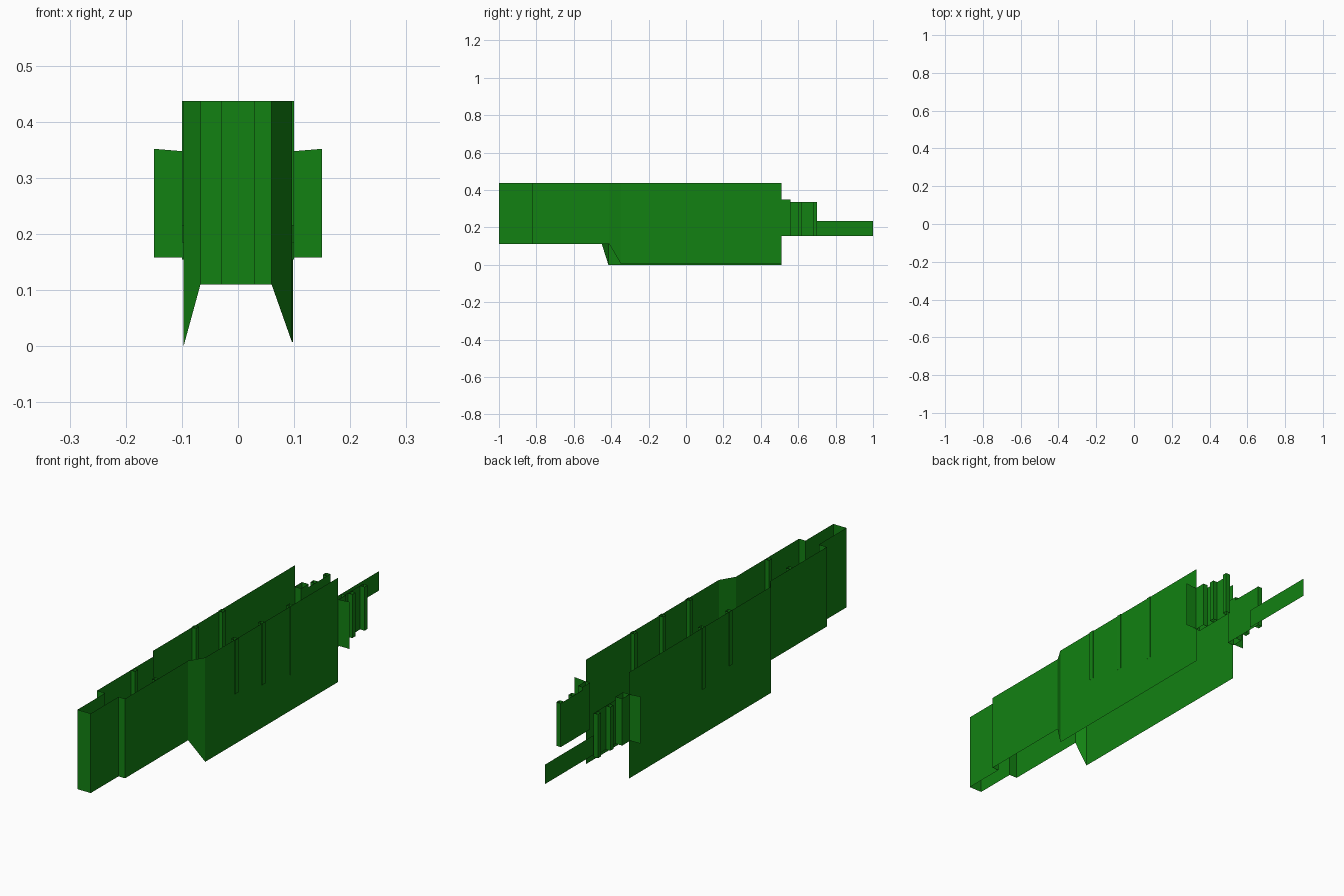
import bpy

if "Cube" in bpy.data.objects:
    bpy.data.objects.remove(bpy.data.objects["Cube"])

green = bpy.data.materials.new("green")
green.diffuse_color = (0.006, 0.22, 0.006, 1)
green.use_nodes = True
green.node_tree.nodes["Principled BSDF"].inputs["Base Color"].default_value = green.diffuse_color


def wall(name, pts, z1, closed=False):
    """Upright sheet along plan points (x, y, bottom z), up to z1."""
    n = len(pts)
    verts = [p for p in pts] + [(x, y, z1) for x, y, _ in pts]
    faces = [(i, (i + 1) % n, n + (i + 1) % n, n + i)
             for i in range(n if closed else n - 1)]
    mesh = bpy.data.meshes.new(name)
    mesh.from_pydata(verts, [], faces)
    mesh.materials.append(green)
    ob = bpy.data.objects.new(name, mesh)
    bpy.context.collection.objects.link(ob)
    return ob


def rib(name, x0, x1, y0, y1, z0, z1):
    """Hollow upright pilaster, open at both ends."""
    wall(name, [(x0, y0, z0), (x1, y0, z0), (x1, y1, z0), (x0, y1, z0)], z1, True)


TOP, NOSE = 0.437, 0.11

# Narrow stepped nose, open to the rear
wall("nose_wall", [(-0.067, -0.45, NOSE), (-0.067, -0.82, NOSE), (-0.03, -0.82, NOSE),
                   (-0.03, -1, NOSE), (0.03, -1, NOSE), (0.03, -0.82, NOSE),
                   (0.06, -0.82, NOSE), (0.06, -0.41, NOSE)], TOP)

# Splayed shoulders and long side walls
wall("left_side_wall", [(-0.067, -0.45, NOSE), (-0.097, -0.415, 0), (-0.097, 0.51, 0)], TOP)
wall("right_side_wall", [(0.06, -0.41, NOSE), (0.096, -0.35, 0.008), (0.098, 0.51, 0.008)], TOP)

# Ribs through the side walls, each reaching lower than the last
for y, z in ((-0.15, 0.215), (0.025, 0.185), (0.21, 0.155)):
    rib("right_rib", 0.08, 0.1, y - 0.01, y + 0.01, z, TOP)
    if y < 0.2:
        rib("left_rib", -0.1, -0.08, y - 0.01, y + 0.01, z, TOP)

# Ribs inside the nose
rib("nose_rib_right", 0.042, 0.06, -0.62, -0.6, 0.24, TOP)
rib("nose_rib_left", -0.067, -0.049, -0.6, -0.58, 0.24, TOP)

# Rear wings, rear walls and their ribs
for side, s, x in (("left", -1, 0.07), ("right", 1, 0.08)):
    wing = wall(side + "_wing", [(s * 0.09, 0.51, 0.158), (s * 0.15, 0.51, 0.158)], 0.347)
    wing.data.vertices[3].co.z = 0.352
    rib(side + "_rear_corner", s * x, s * 0.1, 0.51, 0.558, 0.155, 0.348)
    wall(side + "_rear_wall", [(s * x, 0.55, 0.155), (s * x, 0.7, 0.155)], 0.335)
    for y in (0.6, 0.68):
        rib(side + "_rear_rib", s * x, s * (x + 0.02), y, y + 0.02, 0.155, 0.335)

# Low tail strip on the left only
wall("tail_strip", [(-0.059, 0.66, 0.155), (-0.059, 1, 0.155)], 0.235)
